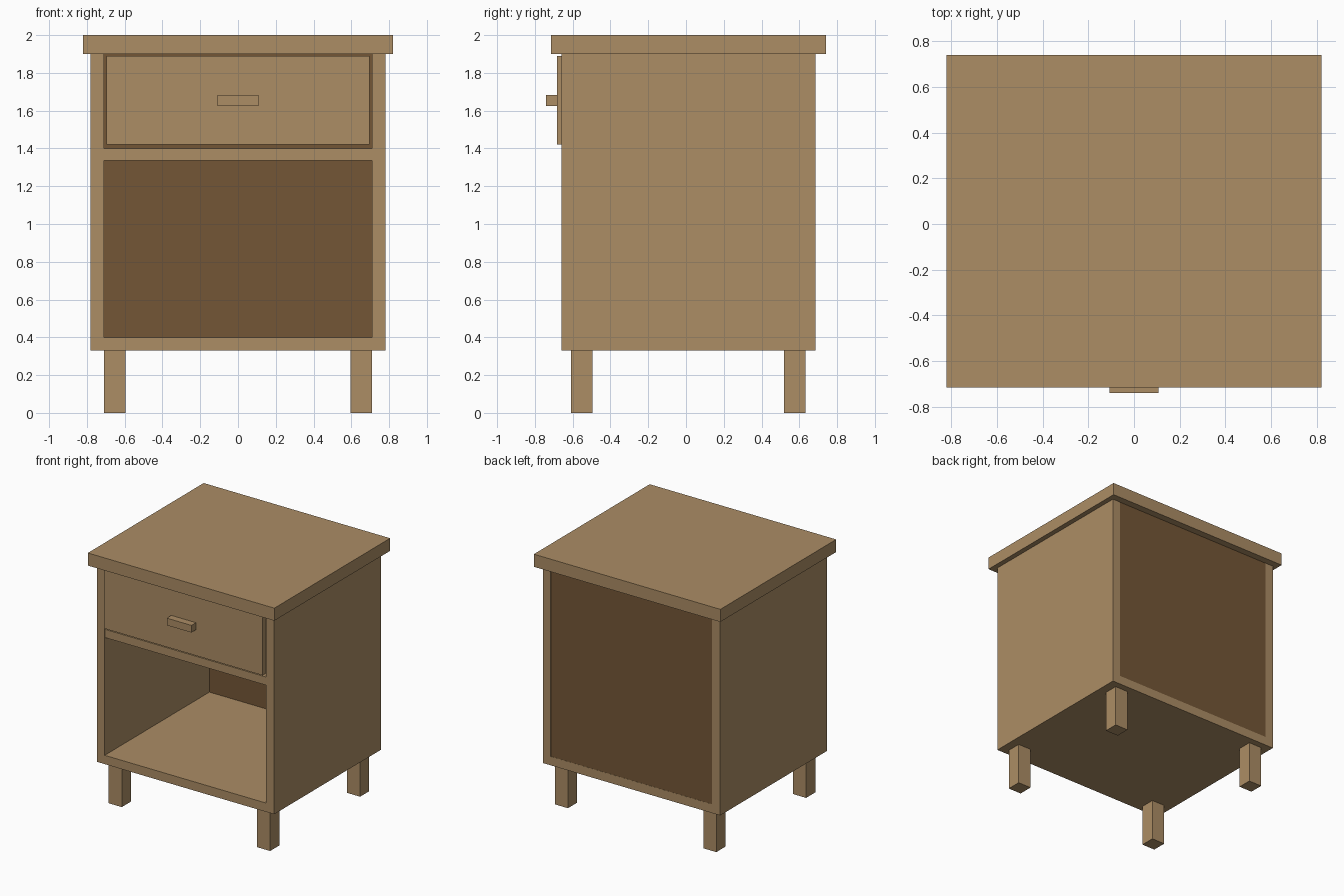
import bpy
import bmesh
from mathutils import Vector

cube = bpy.data.objects.get("Cube")
if cube:
    bpy.data.objects.remove(cube, do_unlink=True)


def material(name, rgb):
    mat = bpy.data.materials.new(name)
    mat.use_nodes = True
    mat.diffuse_color = (*rgb, 1)
    mat.node_tree.nodes["Principled BSDF"].inputs["Base Color"].default_value = (*rgb, 1)
    return mat


light_wood = material("light_wood", (0.412, 0.266, 0.130))
dark_wood = material("dark_wood", (0.174, 0.094, 0.037))


def add_object(name, bm, mat):
    bmesh.ops.recalc_face_normals(bm, faces=bm.faces)
    mesh = bpy.data.meshes.new(name)
    bm.to_mesh(mesh)
    bm.free()
    mesh.materials.append(mat)
    obj = bpy.data.objects.new(name, mesh)
    bpy.context.collection.objects.link(obj)
    return obj


def box(name, x, y, z, mat=light_wood):
    """Box given by its (min, max) range along each axis."""
    bm = bmesh.new()
    bmesh.ops.create_cube(bm, size=1)
    for v in bm.verts:
        v.co = Vector([(r[0] + r[1]) / 2 + c * (r[1] - r[0])
                       for c, r in zip(v.co, (x, y, z))])
    return add_object(name, bm, mat)


OUTER, INNER = 0.78, 0.71          # half widths of the carcass
FRONT, BACK = -0.66, 0.685
BASE, FLOOR, RIM = 0.33, 0.40, 1.90

# Carcass: both sides and the floor as one U-shaped profile pushed back
bm = bmesh.new()
half = [(OUTER, BASE), (OUTER, RIM), (INNER, RIM), (INNER, FLOOR)]
profile = half + [(-x, z) for x, z in reversed(half)]
face = bm.faces.new([bm.verts.new((x, FRONT, z)) for x, z in profile])
pushed = bmesh.ops.extrude_face_region(bm, geom=[face])
bmesh.ops.translate(bm, vec=(0, BACK - FRONT, 0),
                    verts=[g for g in pushed["geom"] if isinstance(g, bmesh.types.BMVert)])
if not face.is_valid or len(face.link_loops if hasattr(face, "link_loops") else face.loops) == 0:
    bm.faces.new([v for v in bm.verts if v.co.y == FRONT])
add_object("carcass", bm, light_wood)

# Table top, back panel and shelf under the drawer
box("table_top", (-0.82, 0.82), (-0.715, 0.74), (RIM, 2.0))
box("back_panel", (-INNER, INNER), (BACK - 0.03, BACK - 0.001), (FLOOR, RIM), dark_wood)
box("drawer_shelf", (-INNER, INNER), (FRONT + 0.003, BACK - 0.03), (1.335, 1.40))

# Drawer with its bar handle
box("drawer_front", (-0.695, 0.695), (-0.683, -0.643), (1.42, 1.89))
box("drawer_handle", (-0.108, 0.108), (-0.74, -0.683), (1.625, 1.682))

# Four square legs
for side, sx in (("left", 1), ("right", -1)):
    xs = tuple(sorted((sx * 0.595, sx * 0.71)))
    for end, ys in (("front", (-0.61, -0.495)), ("back", (0.52, 0.633))):
        box(f"{end}_{side}_leg", xs, ys, (0, BASE))
